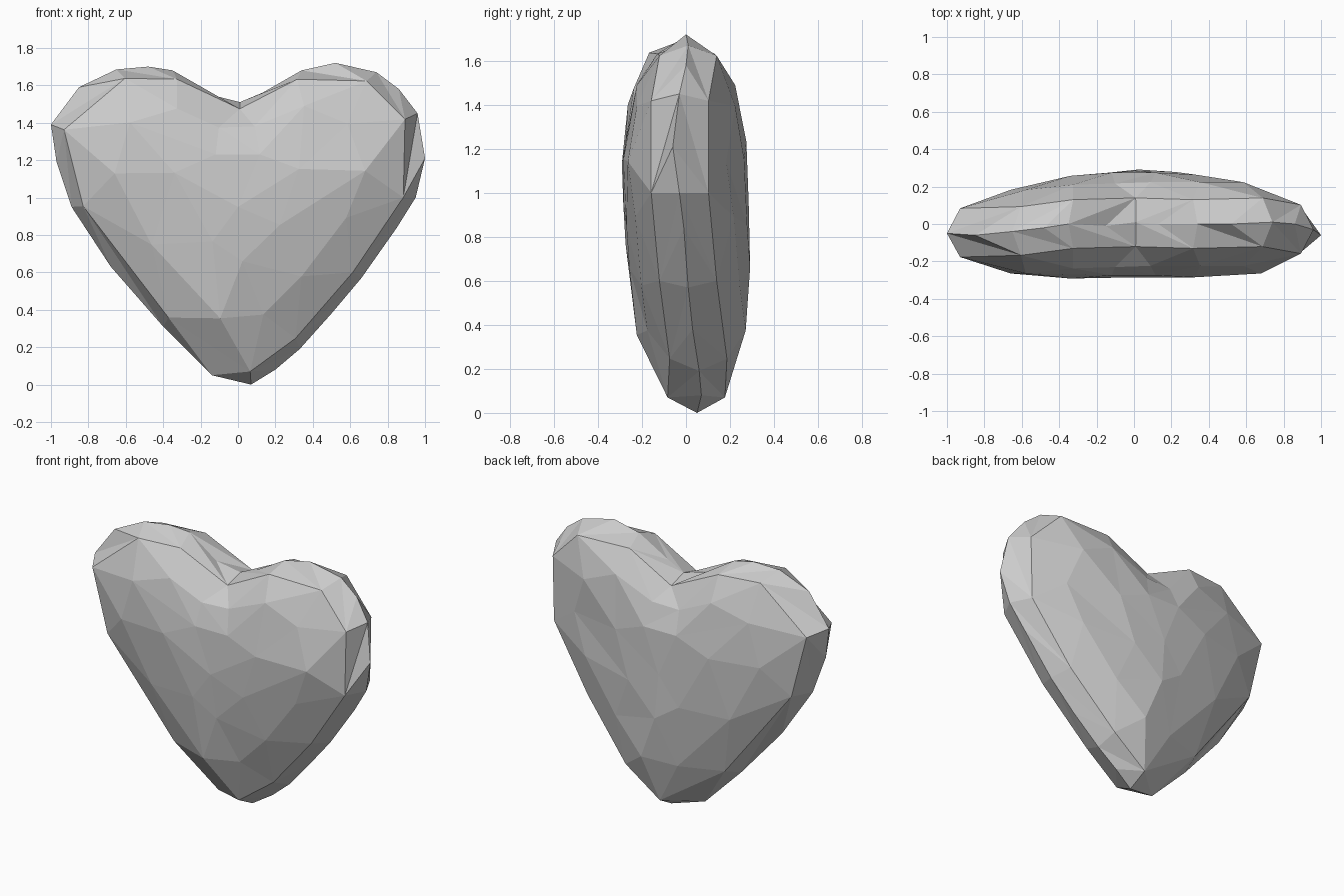
import bpy, bmesh

if "Cube" in bpy.data.objects:
    bpy.data.objects.remove(bpy.data.objects["Cube"])

# Heart outline: x, z and the depth offset of the rim
OUTLINE = [
    (-.14, .05, .0), (.07, .0, .05), (.20, .08, .07), (.33, .19, .06), (.50, .38, .03),
    (.66, .57, .01), (.85, .84, -.01), (.95, 1.0, -.03), (1.0, 1.21, -.06), (.96, 1.45, -.03),
    (.86, 1.58, .0), (.74, 1.67, .01), (.52, 1.72, .0), (.34, 1.68, .0), (.13, 1.56, .0),
    (.01, 1.51, .01), (-.15, 1.55, -.01), (-.35, 1.68, .0), (-.48, 1.70, -.02),
    (-.65, 1.685, -.04), (-.85, 1.59, -.06), (-1.0, 1.39, -.05), (-.97, 1.19, -.06),
    (-.89, .95, -.04), (-.68, .63, -.02), (-.40, .31, .0),
]
N = len(OUTLINE)
CENTRE_Z = 1.0
DEPTH = .283
# Inner rings: scale, fullness, first outline index, index step
RINGS = [(.93, .46, 1, 2), (.68, .79, 0, 2), (.34, .97, 1, 4)]

bm = bmesh.new()


def make_ring(scale, full, start, step, side):
    ring = []
    for i in range(start, N, step):
        x, z, y = OUTLINE[i]
        co = (x * scale, y * scale + side * DEPTH * full,
              CENTRE_Z + (z - CENTRE_Z) * scale)
        ring.append((i, bm.verts.new(co)))
    return ring


def stitch(a, b):
    """Triangulate the band between two rings with different counts."""
    a = a + [(a[0][0] + N, a[0][1])]
    b = b + [(b[0][0] + N, b[0][1])]
    i = j = 0
    while i < len(a) - 1 or j < len(b) - 1:
        if j == len(b) - 1 or (i < len(a) - 1 and a[i + 1][0] <= b[j + 1][0]):
            bm.faces.new((a[i][1], a[i + 1][1], b[j][1]))
            i += 1
        else:
            bm.faces.new((a[i][1], b[j + 1][1], b[j][1]))
            j += 1


# Shared rim, then faceted front and back domes
rim = make_ring(1, 0, 0, 1, 1)
for side in (-1, 1):
    outer = rim
    for ring_spec in RINGS:
        inner = make_ring(*ring_spec, side)
        stitch(outer, inner)
        outer = inner
    cap = bm.verts.new((0, side * (DEPTH + .002), CENTRE_Z - .05))
    for k in range(len(outer)):
        bm.faces.new((outer[k][1], outer[(k + 1) % len(outer)][1], cap))

bmesh.ops.recalc_face_normals(bm, faces=bm.faces)
mesh = bpy.data.meshes.new("heart")
bm.to_mesh(mesh)
bm.free()
heart = bpy.data.objects.new("heart", mesh)
bpy.context.collection.objects.link(heart)
